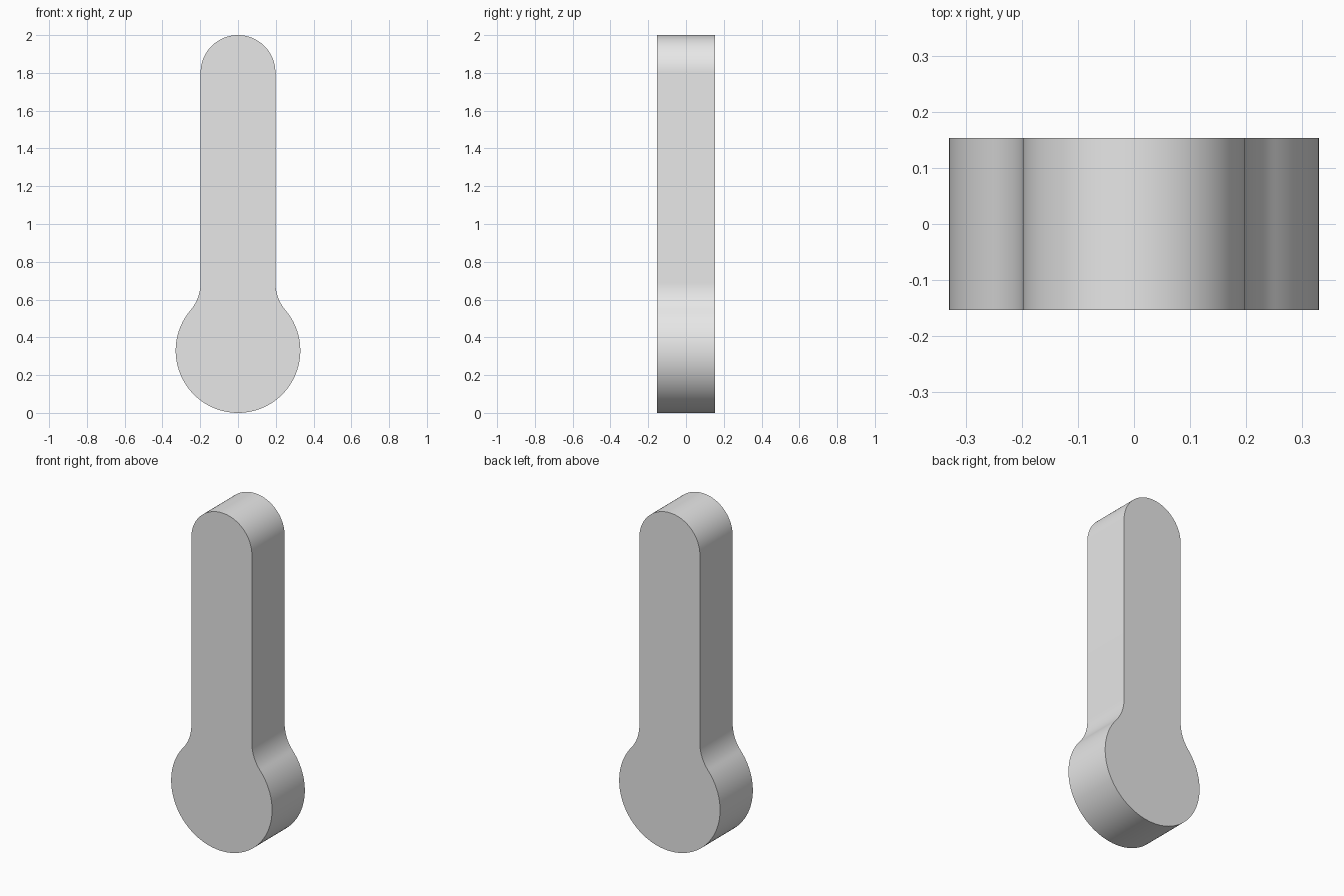
import bpy, bmesh
from math import atan2, cos, hypot, pi, sin, sqrt, radians

cube = bpy.data.objects.get("Cube")
if cube:
    bpy.data.objects.remove(cube, do_unlink=True)

HEIGHT, HALF_DEPTH = 2.0, 0.153
STEM, BULB = 0.198, 0.33          # radii of the rounded stem and the bulb
FILLET_Z = 0.69                   # where the straight stem starts to flare

# Fillet radius tangent to both the stem side and the bulb circle
rise = FILLET_Z - BULB
fillet = (STEM**2 + rise**2 - BULB**2) / (2 * (BULB - STEM))
join = atan2(rise, STEM + fillet)


def arc(cx, cz, r, start, end, steps):
    angles = [start + (end - start) * i / steps for i in range(steps + 1)]
    return [(cx + r * cos(a), cz + r * sin(a)) for a in angles]


# Right half of the outline, from the bottom of the bulb to the top of the stem
half = arc(0, BULB, BULB, -pi / 2, join, 40)
half += arc(STEM + fillet, FILLET_Z, fillet, pi + join, pi, 14)[1:]
half += arc(0, HEIGHT - STEM, STEM, 0, pi / 2, 24)
outline = half + [(-x, z) for x, z in half[-2:0:-1]]

# Extrude the outline through the depth
bm = bmesh.new()
face = bm.faces.new([bm.verts.new((x, -HALF_DEPTH, z)) for x, z in outline])
extruded = bmesh.ops.extrude_face_region(bm, geom=[face], use_keep_orig=True)
back = [v for v in extruded["geom"] if isinstance(v, bmesh.types.BMVert)]
bmesh.ops.translate(bm, verts=back, vec=(0, 2 * HALF_DEPTH, 0))
bmesh.ops.recalc_face_normals(bm, faces=bm.faces)
mesh = bpy.data.meshes.new("thermometer_body")
bm.to_mesh(mesh)
bm.free()

body = bpy.data.objects.new("thermometer_body", mesh)
bpy.context.collection.objects.link(body)

# Plain grey finish
grey = bpy.data.materials.new("light_grey")
grey.use_nodes = True
colour = (0.8, 0.8, 0.8, 1)
grey.diffuse_color = colour
grey.node_tree.nodes["Principled BSDF"].inputs["Base Color"].default_value = colour
mesh.materials.append(grey)

# Smooth sides, crisp front and back rims
bpy.ops.object.select_all(action="DESELECT")
body.select_set(True)
bpy.context.view_layer.objects.active = body
bpy.ops.object.shade_smooth_by_angle(angle=radians(30))
